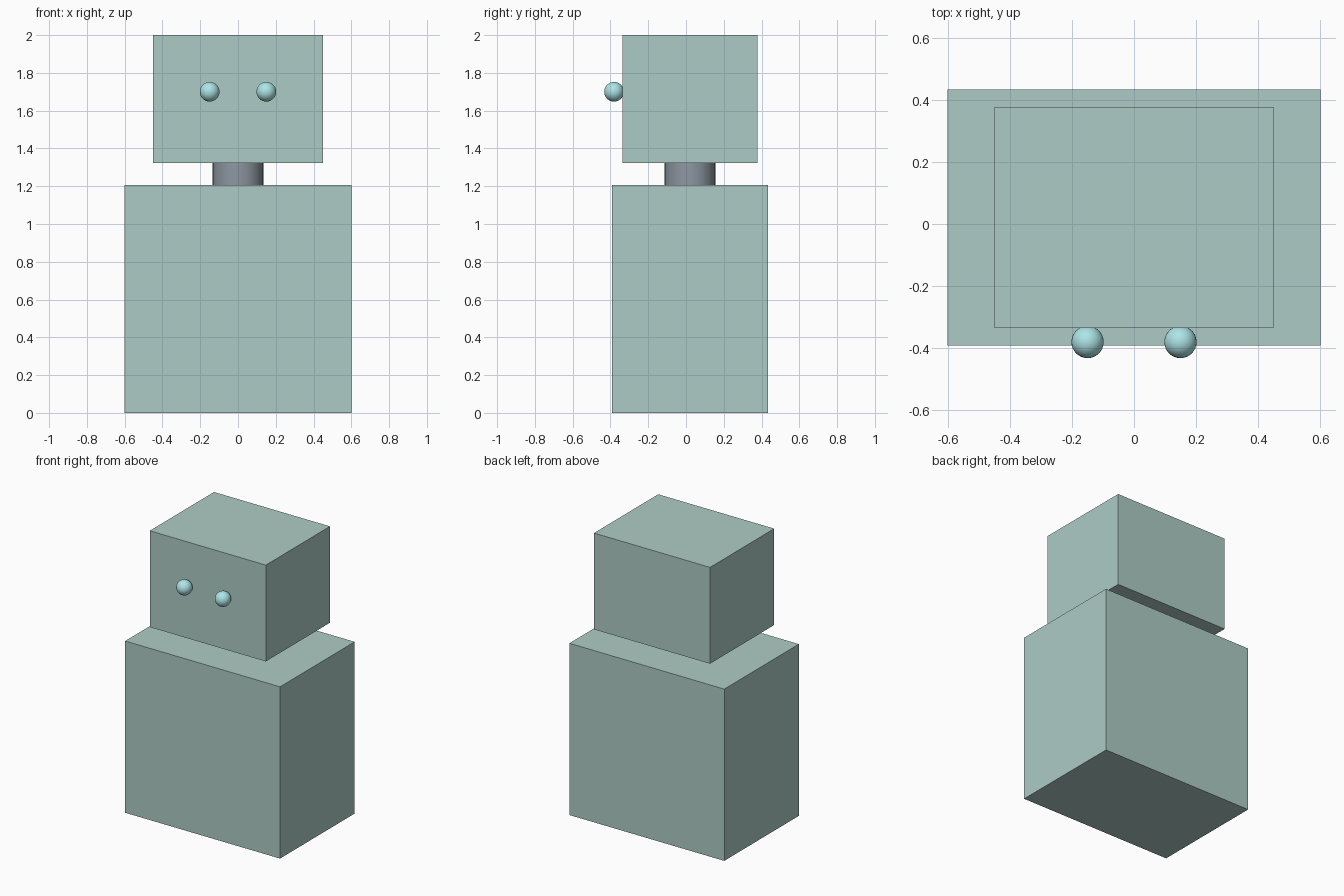
import bpy

if "Cube" in bpy.data.objects:
    bpy.data.objects.remove(bpy.data.objects["Cube"])

YC = 0.021  # depth centre of body, neck and head


def material(name, rgb):
    m = bpy.data.materials.new(name)
    m.diffuse_color = (*rgb, 1)
    m.use_nodes = True
    m.node_tree.nodes["Principled BSDF"].inputs["Base Color"].default_value = m.diffuse_color
    return m


def box(name, half_x, depth, z0, z1, mat):
    bpy.ops.mesh.primitive_cube_add(size=1, location=(0, YC, (z0 + z1) / 2))
    ob = bpy.context.object
    ob.name = name
    ob.scale = (2 * half_x, depth, z1 - z0)
    bpy.ops.object.transform_apply(location=False, rotation=False, scale=True)
    ob.data.materials.append(mat)
    return ob


shell = material("pale_teal", (0.42, 0.60, 0.56))
metal = material("blue_grey", (0.27, 0.31, 0.36))
glass = material("light_cyan", (0.42, 0.78, 0.80))

# Body and head blocks
box("body", 0.602, 0.828, 0, 1.207, shell)
box("head", 0.451, 0.713, 1.323, 2.0, shell)

# Neck joining the two blocks
bpy.ops.mesh.primitive_cylinder_add(vertices=32, radius=0.134, depth=0.14,
                                    location=(0, YC, 1.265))
neck = bpy.context.object
neck.name = "neck"
neck.data.materials.append(metal)
bpy.ops.object.shade_smooth_by_angle()

# Eyes, partly sunk into the face
for side, x in (("right", -0.15), ("left", 0.15)):
    bpy.ops.mesh.primitive_uv_sphere_add(segments=32, ring_count=16, radius=0.052,
                                         location=(x, -0.381, 1.70))
    eye = bpy.context.object
    eye.name = side + "_eye"
    eye.data.materials.append(glass)
    bpy.ops.object.shade_smooth()
